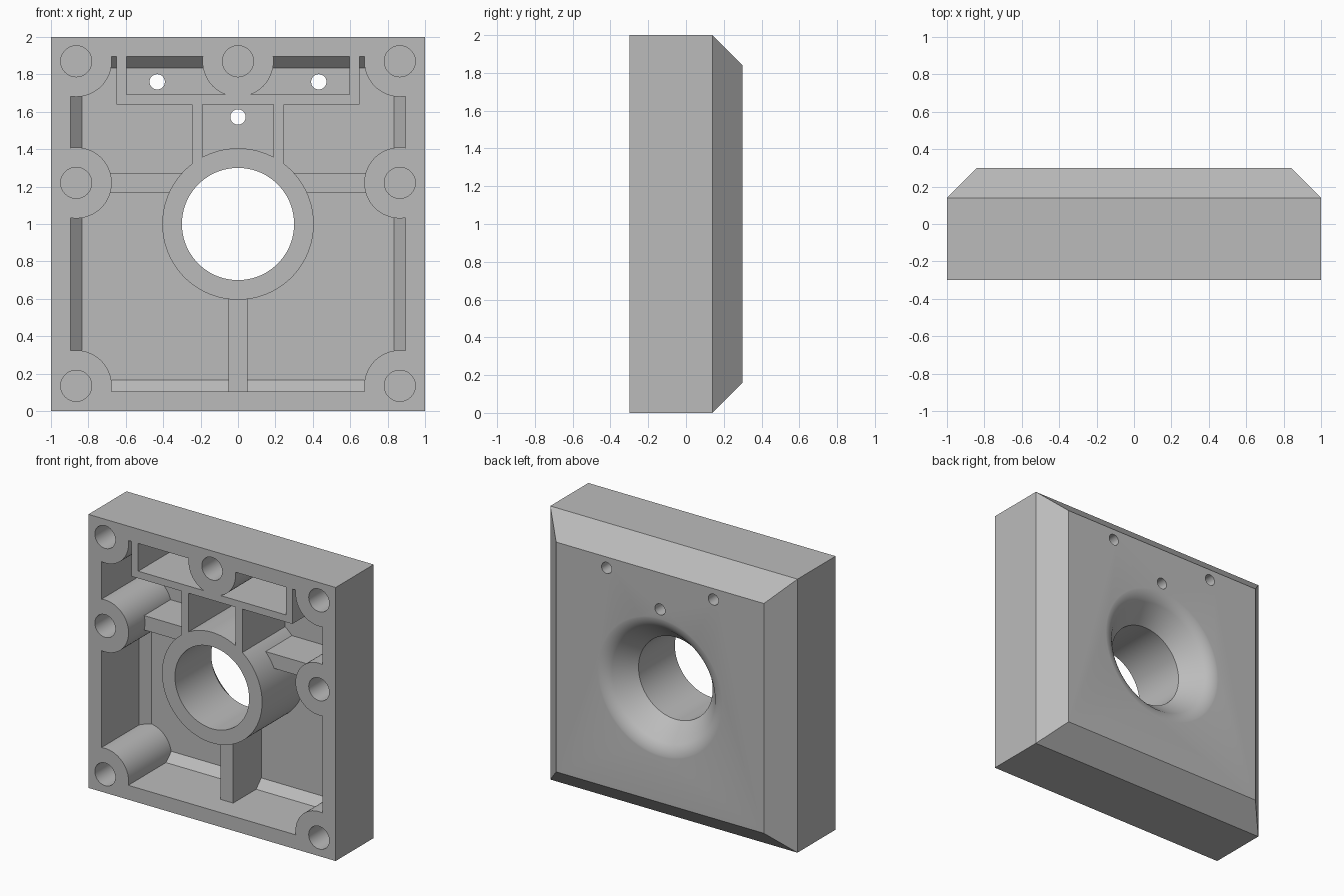
import bpy, bmesh
from math import cos, sin, pi, radians, sqrt

cube = bpy.data.objects.get("Cube")
if cube:
    bpy.data.objects.remove(cube)

grey = bpy.data.materials.new("plain grey")
grey.use_nodes = True
colour = (0.5, 0.5, 0.5, 1)
grey.diffuse_color = colour
grey.node_tree.nodes["Principled BSDF"].inputs["Base Color"].default_value = colour

FRONT, FLOOR, BACK = -0.3, 0.195, 0.3


def turned(name, x, z, profile, sides=64):
    """Closed solid along y from (radius, y) pairs; four sides give a square block."""
    square = sides == 4
    scale, turn = (sqrt(2), pi / 4) if square else (1, 0)
    bm = bmesh.new()
    rings = []
    for r, y in profile:
        rings.append([bm.verts.new((x + r * scale * cos(turn + 2 * pi * i / sides), y,
                                    z + r * scale * sin(turn + 2 * pi * i / sides)))
                      for i in range(sides)])
    for a, b in zip(rings, rings[1:]):
        for i in range(sides):
            j = (i + 1) % sides
            bm.faces.new((a[i], a[j], b[j], b[i]))
    bm.faces.new(rings[0])
    bm.faces.new(rings[-1])
    bmesh.ops.recalc_face_normals(bm, faces=bm.faces)
    return finish(name, bm)


def block(name, x0, x1, z0, z1, y0=-0.5, y1=0.5):
    bm = bmesh.new()
    bmesh.ops.create_cube(bm, size=1)
    for v in bm.verts:
        v.co = ((x0 + x1) / 2 + v.co.x * (x1 - x0), (y0 + y1) / 2 + v.co.y * (y1 - y0),
                (z0 + z1) / 2 + v.co.z * (z1 - z0))
    return finish(name, bm)


def finish(name, bm):
    mesh = bpy.data.meshes.new(name)
    bm.to_mesh(mesh)
    bm.free()
    mesh.materials.append(grey)
    obj = bpy.data.objects.new(name, mesh)
    bpy.context.scene.collection.objects.link(obj)
    return obj


def carve(target, cutters):
    """Subtract every cutter, bake the result and drop the cutters."""
    for cutter in cutters:
        cutter.hide_render = True
        mod = target.modifiers.new("cut", 'BOOLEAN')
        mod.operation, mod.solver, mod.object = 'DIFFERENCE', 'EXACT', cutter
    bpy.context.view_layer.update()
    baked = bpy.data.meshes.new_from_object(
        target.evaluated_get(bpy.context.evaluated_depsgraph_get()))
    target.modifiers.clear()
    target.data = baked
    for cutter in cutters:
        bpy.data.objects.remove(cutter)


# Outer body with bevelled back, and the hollow inside it
body = turned("housing_cover", 0, 1, [(1, FRONT), (1, 0.14), (0.84, BACK)], 4)
hollow = turned("hollow", 0, 1, [(0.895, -0.4), (0.895, 0.135), (0.835, FLOOR)], 4)

# Parts left standing in the hollow: central tube and screw bosses
screws = [(s * 0.865, z) for s in (-1, 1) for z in (0.135, 1.22, 1.87)] + [(0, 1.87)]
solids = [turned("tube", 0, 1, [(0.405, -0.5), (0.405, 0.5)], 96)]
solids += [turned("boss", x, z, [(0.19, -0.5), (0.19, 0.5)]) for x, z in screws]

# Full-height ribs: upper frame and tube struts
solids.append(block("frame_bar", -0.65, 0.65, 1.64, 1.692))
for s in (-1, 1):
    for name, a, b, z0, z1 in (("frame_side", 0.597, 0.65, 1.66, 2.1),
                               ("strut", 0.19, 0.245, 1.2, 1.66)):
        solids.append(block(name, min(s * a, s * b), max(s * a, s * b), z0, z1))

# Recessed ribs: cross rib and bottom rib
solids.append(block("cross_rib_left", 0.3, 0.8, 1.167, 1.272, -0.11))
solids.append(block("cross_rib_right", -0.8, -0.3, 1.167, 1.272, -0.11))
solids.append(block("bottom_rib", -0.052, 0.052, -0.1, 0.7, -0.13))
carve(hollow, solids)

# Central bore with a flared, rounded mouth at the back
lip = [(0.52 - 0.145 * sin(radians(a)), 0.156 + 0.145 * cos(radians(a)))
       for a in range(0, 46, 5)]
bore = turned("bore", 0, 1, [(0.3, -0.5), (0.3, 0.14 - 0.02)] + lip[::-1] + [(0.52, 0.5)], 96)

# Blind screw holes and small through holes
holes = [turned("screw_hole", x, z, [(0.083, -0.5), (0.083, 0.08)], 48) for x, z in screws]
holes += [turned("pin_hole", x, z, [(0.041, 0), (0.041, 0.5)], 32)
          for x, z in ((-0.432, 1.76), (0.432, 1.76), (0, 1.572))]
carve(body, [hollow, bore] + holes)

# Smooth the round surfaces, keep edges crisp
bpy.ops.object.select_all(action='DESELECT')
body.select_set(True)
bpy.context.view_layer.objects.active = body
bpy.ops.object.shade_smooth_by_angle(angle=radians(25))
